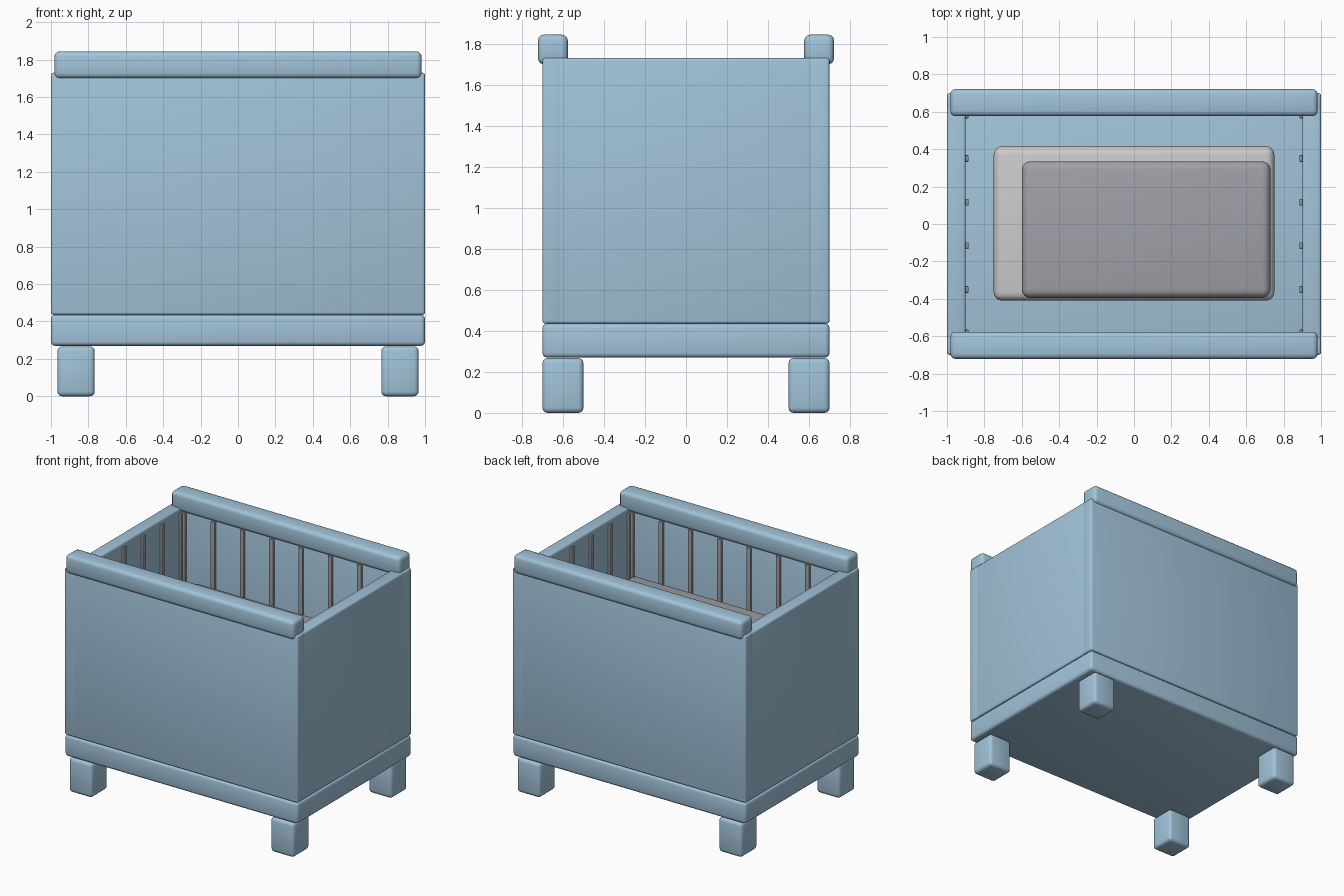
import bpy

if "Cube" in bpy.data.objects:
    bpy.data.objects.remove(bpy.data.objects["Cube"])


def material(name, rgb):
    m = bpy.data.materials.new(name)
    m.diffuse_color = (*rgb, 1)
    m.use_nodes = True
    m.node_tree.nodes["Principled BSDF"].inputs["Base Color"].default_value = m.diffuse_color
    return m


BLUE = material("blue_paint", (0.36, 0.55, 0.70))
DARK = material("dark_grey", (0.35, 0.36, 0.39))
STEEL = material("rib_steel", (0.29, 0.29, 0.30))


def box(name, centre, size, mat=None, bevel=0.02, segments=3):
    """Rounded box given by its centre and full size."""
    bpy.ops.mesh.primitive_cube_add(size=1, location=centre)
    ob = bpy.context.object
    ob.name = name
    ob.scale = size
    bpy.ops.object.transform_apply(location=False, rotation=False, scale=True)
    mod = ob.modifiers.new("bevel", "BEVEL")
    mod.width = bevel
    mod.segments = segments
    bpy.ops.object.modifier_apply(modifier="bevel")
    bpy.ops.object.shade_smooth_by_angle(angle=0.6)
    if mat:
        ob.data.materials.append(mat)
    return ob


# Base slab
box("base", (0, 0, 0.3525), (2, 1.4, 0.165), BLUE, 0.022)

# Feet
for sx, lr in ((-1, "left"), (1, "right")):
    for sy, fb in ((-1, "front"), (1, "back")):
        box(f"{fb}_{lr}_foot", (sx * 0.866, sy * 0.6, 0.1335), (0.2, 0.2, 0.267), BLUE, 0.025)

# Walls, with rails along the two long ones
WALL_Z, WALL_H = 1.0825, 1.295
for s, name in ((-1, "front"), (1, "back")):
    box(f"{name}_wall", (0, s * 0.65, WALL_Z), (2, 0.1, WALL_H), BLUE, 0.014)
    box(f"{name}_rail", (0, s * 0.649, 1.772), (1.964, 0.145, 0.144), BLUE, 0.028)
for s, name in ((-1, "left"), (1, "right")):
    box(f"{name}_wall", (s * 0.95, 0, WALL_Z), (0.1, 1.4, WALL_H), BLUE, 0.014)

# Vertical ribs on the inner faces
RIB_Z, RIB_H = 1.065, 1.26
for s, name in ((-1, "front"), (1, "back")):
    for i in range(8):
        x = -0.88 + i * 1.76 / 7
        box(f"{name}_rib_{i + 1}", (x, s * 0.596, RIB_Z), (0.036, 0.024, RIB_H), STEEL, 0.005, 2)
for s, name in ((-1, "left"), (1, "right")):
    for i in range(6):
        y = -0.583 + i * 1.166 / 5
        box(f"{name}_rib_{i + 1}", (s * 0.896, y, RIB_Z), (0.024, 0.036, RIB_H), STEEL, 0.005, 2)

# Stacked cargo inside
box("lower_cargo_box", (0, 0.003, 0.66), (1.5, 0.826, 0.46), None, 0.045, 4)
box("upper_cargo_box", (0.065, -0.03, 1.113), (1.33, 0.73, 0.454), DARK, 0.045, 4)
